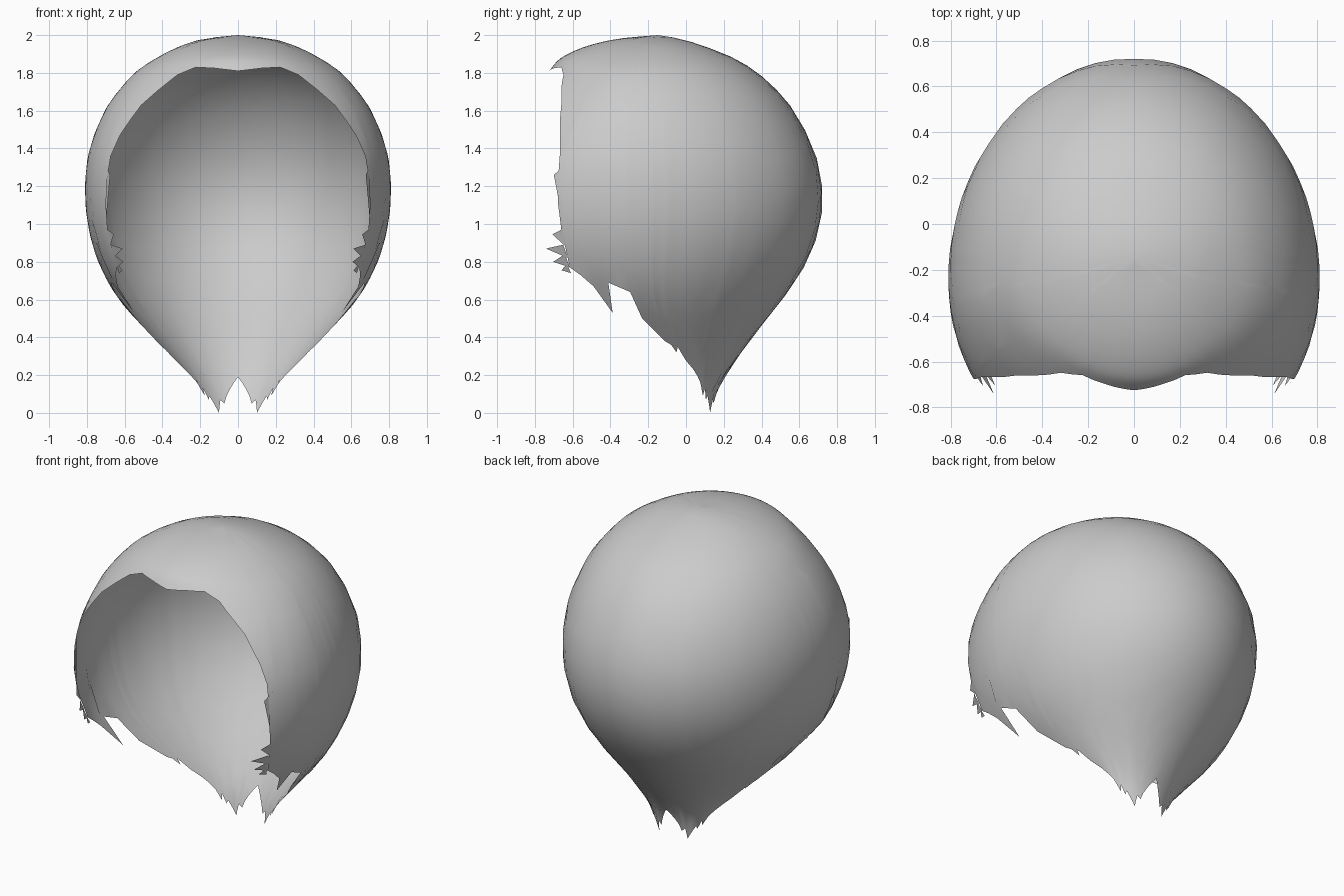
import bpy, bmesh, math

if "Cube" in bpy.data.objects:
    bpy.data.objects.remove(bpy.data.objects["Cube"])

# Horizontal sections of the head of hair: z, half width, centre y, back y, front y
SECTIONS = [
    (0.00, 0.16, 0.05, 0.15, -0.05),
    (0.10, 0.20, 0.03, 0.165, -0.15),
    (0.20, 0.265, -0.01, 0.21, -0.35),
    (0.40, 0.45, -0.13, 0.35, -0.70),
    (0.60, 0.63, -0.22, 0.51, -0.95),
    (0.80, 0.74, -0.25, 0.64, -1.04),
    (1.00, 0.795, -0.25, 0.71, -1.10),
    (1.20, 0.81, -0.25, 0.72, -1.09),
    (1.40, 0.785, -0.25, 0.675, -1.02),
    (1.60, 0.705, -0.24, 0.57, -0.89),
    (1.72, 0.62, -0.23, 0.47, -0.80),
    (1.81, 0.535, -0.22, 0.365, -0.725),
    (1.88, 0.43, -0.21, 0.25, -0.66),
    (1.94, 0.31, -0.20, 0.10, -0.53),
    (1.98, 0.18, -0.18, -0.03, -0.36),
    (2.00, 0.00, -0.15, -0.15, -0.15),
]
# Lower hairline: angle around the head (-90 front, 0 side, 90 back), height
HAIRLINE = [
    (-90, 1.81), (-76, 1.825), (-64, 1.83), (-55, 1.79), (-48, 1.71), (-42, 1.63),
    (-35, 1.47), (-32, 1.36), (-31, 1.25), (-30, 1.1), (-29, 0.97), (-28, 0.77),
    (-24, 0.73), (-19.5, 0.67), (-16.5, 0.53), (-13, 0.69), (-5, 0.64), (-4.5, 0.5),
    (-2, 0.44), (1, 0.38), (4, 0.36), (5, 0.32), (8, 0.35), (10, 0.28), (15, 0.23),
    (22, 0.16), (26, 0.09), (31, 0.13), (34, 0.07), (39, 0.09), (51, 0.0),
    (60, 0.07), (66, 0.05), (72, 0.09), (90, 0.19),
]
# Stray tips on the cheek edge: lower z, tip angle, tip z, upper z
CHEEK_TIPS = [(0.74, -32, 0.755, 0.79), (0.77, -35, 0.80, 0.84), (0.82, -37, 0.87, 0.89),
              (0.88, -33, 0.945, 0.97), (0.99, -33, 1.26, 1.31)]
TOP = len(SECTIONS) - 1


def section(p):
    """Smoothly interpolated section at row position p."""
    i = min(int(p), TOP - 1)
    t = p - i
    a, b, c, d = (SECTIONS[max(0, min(TOP, i + k))] for k in (-1, 0, 1, 2))
    return [0.5 * (2 * q + (r - o) * t + (2 * o - 5 * q + 4 * r - s) * t * t
                   + (3 * q - o - 3 * r + s) * t ** 3) for o, q, r, s in zip(a, b, c, d)]


def row_at(z):
    lo, hi = 0.0, float(TOP)
    for _ in range(30):
        mid = (lo + hi) / 2
        lo, hi = (mid, hi) if section(mid)[0] < z else (lo, mid)
    return lo


def point(angle, p):
    z, w, centre, back, front = section(p)
    a = math.radians(angle)
    reach = back - centre if a > 0 else centre - front
    return (max(0.0, w * math.cos(a)), centre + reach * math.sin(a), z)


# Columns along the hairline, with wide gaps filled
columns = []
for (a0, z0), (a1, z1) in zip(HAIRLINE, HAIRLINE[1:]):
    n = max(1, math.ceil((a1 - a0) / 6))
    columns += [(a0 + (a1 - a0) * k / n, row_at(z0 + (z1 - z0) * k / n)) for k in range(n)]
columns.append((90, row_at(0.19)))

# Half shell running from the hairline up to the crown
bm = bmesh.new()
ROWS = 18
grid = []
for i, (angle, base) in enumerate(columns):
    near = [columns[max(0, min(len(columns) - 1, i + k))][1] for k in range(-2, 3)]
    soft = max(base, sum(near) / 5)
    col = [bm.verts.new(point(angle, base))]
    for k in range(1, ROWS + 1):
        t = k / ROWS
        start = base + (soft - base) * min(1, 3 * t)
        col.append(bm.verts.new(point(angle, start + (TOP - start) * t)))
    grid.append(col)
for left, right in zip(grid, grid[1:]):
    for k in range(ROWS):
        bm.faces.new((left[k], right[k], right[k + 1], left[k + 1]))

# Pointed strands on the cheek edge
for low, angle, tip, high in CHEEK_TIPS:
    bm.faces.new([bm.verts.new(point(a, row_at(z)))
                  for a, z in ((angle, tip), (-28, low), (-29, high))])

# Mirror to the other side and weld crown and centre line
copy = bmesh.ops.duplicate(bm, geom=bm.verts[:] + bm.edges[:] + bm.faces[:])["geom"]
for v in (g for g in copy if isinstance(g, bmesh.types.BMVert)):
    v.co.x = -v.co.x
bmesh.ops.reverse_faces(bm, faces=[g for g in copy if isinstance(g, bmesh.types.BMFace)])
bmesh.ops.remove_doubles(bm, verts=bm.verts[:], dist=0.0005)
for f in bm.faces:
    f.smooth = True

mesh = bpy.data.meshes.new("hair_shell")
bm.to_mesh(mesh)
bm.free()
hair = bpy.data.objects.new("hair_shell", mesh)
bpy.context.collection.objects.link(hair)
